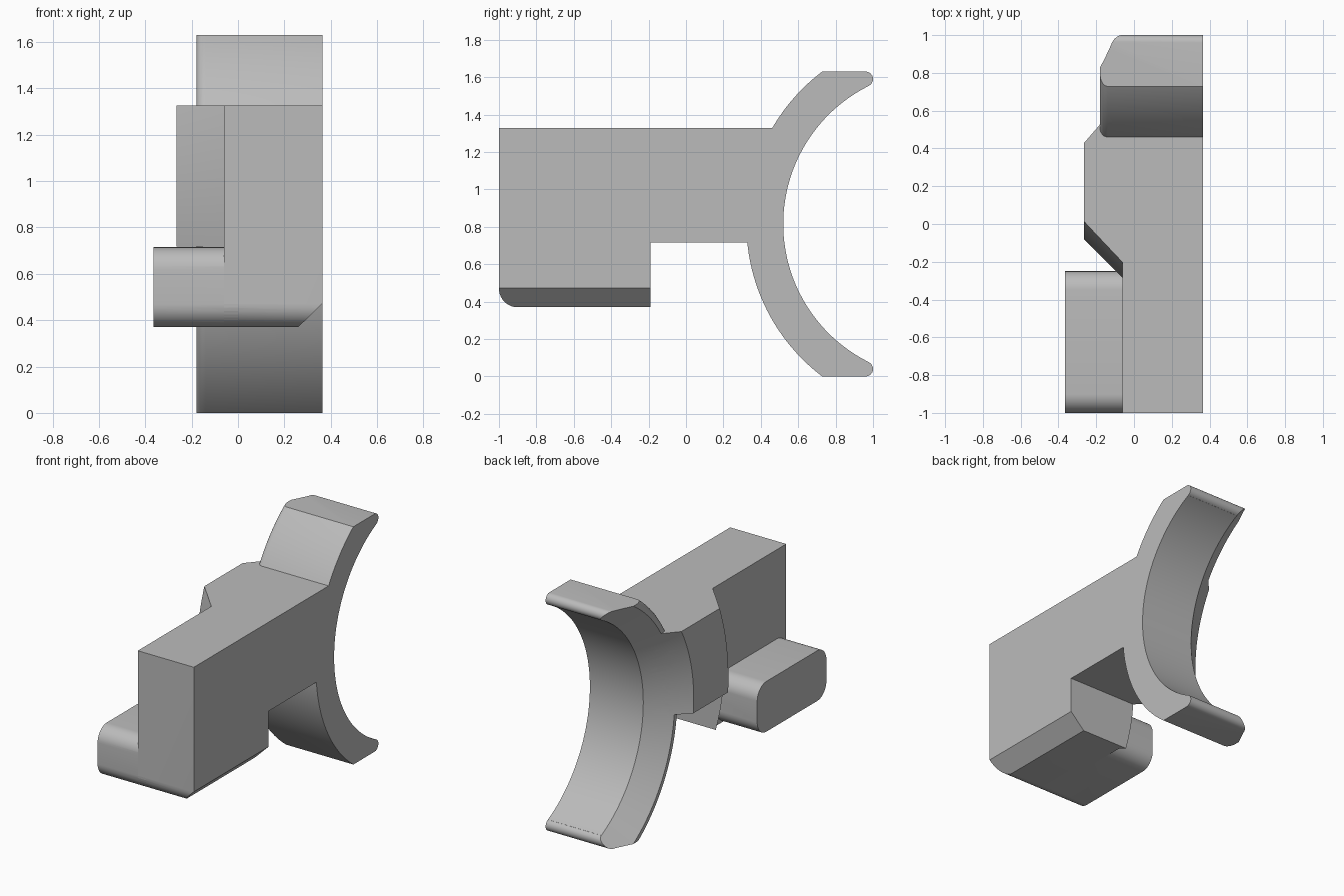
import bpy, bmesh, math
from math import radians, cos, sin, tau
from mathutils import Matrix, Vector

cube = bpy.data.objects.get("Cube")
if cube:
    bpy.data.objects.remove(cube, do_unlink=True)

grey = bpy.data.materials.new("plain grey")
grey.use_nodes = True
grey.diffuse_color = (0.5, 0.5, 0.5, 1)
grey.node_tree.nodes["Principled BSDF"].inputs["Base Color"].default_value = (0.5, 0.5, 0.5, 1)

RIGHT, LEFT = -0.365, 0.365      # outer sides along x
AXIS_Y, AXIS_Z = 1.345, 0.815    # axis of the curved saddle
TOP, BOTTOM, HEIGHT = 1.327, 0.37, 1.63


def arc(cy, cz, r, start, end, steps=10):
    angles = [radians(start + (end - start) * i / steps) for i in range(steps + 1)]
    return [(cy + r * cos(a), cz + r * sin(a)) for a in angles]


def make_object(name, bm):
    bmesh.ops.recalc_face_normals(bm, faces=bm.faces)
    mesh = bpy.data.meshes.new(name)
    bm.to_mesh(mesh)
    bm.free()
    mesh.materials.append(grey)
    obj = bpy.data.objects.new(name, mesh)
    bpy.context.collection.objects.link(obj)
    return obj


def prism(name, outline, x0, x1):
    """Extrude a (y, z) outline along x."""
    bm = bmesh.new()
    face = bm.faces.new([bm.verts.new((x0, y, z)) for y, z in outline])
    new = bmesh.ops.extrude_face_region(bm, geom=[face])["geom"]
    verts = [v for v in new if isinstance(v, bmesh.types.BMVert)]
    bmesh.ops.translate(bm, verts=verts, vec=(x1 - x0, 0, 0))
    return make_object(name, bm)


def lathe(name, section, steps=160):
    """Turn a closed (radius, x) section about the saddle axis."""
    bm = bmesh.new()
    loops = [[bm.verts.new((x, AXIS_Y + r * cos(tau * i / steps),
                            AXIS_Z + r * sin(tau * i / steps))) for r, x in section]
             for i in range(steps)]
    n = len(section)
    for i in range(steps):
        a, b = loops[i], loops[(i + 1) % steps]
        for j in range(n):
            k = (j + 1) % n
            bm.faces.new((a[j], a[k], b[k], b[j]))
    return make_object(name, bm)


def combine(obj, other, operation):
    mod = obj.modifiers.new("combine", "BOOLEAN")
    mod.operation, mod.solver, mod.object = operation, "EXACT", other
    bpy.context.view_layer.objects.active = obj
    bpy.ops.object.modifier_apply(modifier=mod.name)
    bpy.data.objects.remove(other, do_unlink=True)


# Main block: side outline trimmed by the conical steps around the saddle axis
body = prism("bracket_body",
             [(-1, TOP), (0.75, TOP), (0.75, 0.717), (-0.19, 0.717), (-0.19, BOTTOM)]
             + arc(-0.9, BOTTOM + 0.1, 0.1, 270, 180), -0.3, LEFT)
combine(body, lathe("step_cutter", [(0.9, 0.5), (0.9, -0.115), (1.05, -0.265),
                                    (1.426, -0.265), (1.631, -0.06),
                                    (2.8, -0.06), (2.8, 0.5)]), "INTERSECT")

# Chamfer along the lower left edge
chamfer = prism("chamfer_cutter", [(-1.1, 0.2), (0, 0.2), (0, 0.47), (-1.1, 0.47)], 0.26, 0.5)
for v in chamfer.data.vertices:
    if v.co.z > 0.4 and v.co.x < 0.3:
        v.co.z = BOTTOM
    elif v.co.z > 0.4:
        v.co.z = 0.605
combine(body, chamfer, "DIFFERENCE")

# Curved saddle with a bevelled inner rim and rounded tips
lower_tip = arc(0.96, 0.04, 0.04, -90, 68)
upper_tip = [(y, HEIGHT - z) for y, z in reversed(lower_tip)]
saddle = prism("saddle", [(0.2, 0)] + lower_tip + [(0.94, 0.4), (0.94, 1.23)]
               + upper_tip + [(0.2, HEIGHT)], -0.3, LEFT)
rim = arc(0.982, -0.14, 0.04, 0, -90, 6)
combine(saddle, lathe("saddle_cutter", [(0.825, 0.5), (0.825, -0.04), (0.965, -0.18)]
                      + rim[::-1] + [(1.022, 0.5)]), "INTERSECT")

# Side foot with rounded long edges
y0, y1, z0, z1, r = -1, -0.25, BOTTOM, 0.715, 0.1
foot = prism("foot", arc(y1 - r, z1 - r, r, 0, 90) + arc(y0 + r, z1 - r, r, 90, 180)
             + arc(y0 + r, z0 + r, r, 180, 270) + arc(y1 - r, z0 + r, r, 270, 360),
             RIGHT, 0.0)

combine(body, saddle, "UNION")
combine(body, foot, "UNION")

bpy.ops.object.select_all(action="DESELECT")
body.select_set(True)
bpy.context.view_layer.objects.active = body
bpy.ops.object.shade_smooth_by_angle(angle=radians(25))
